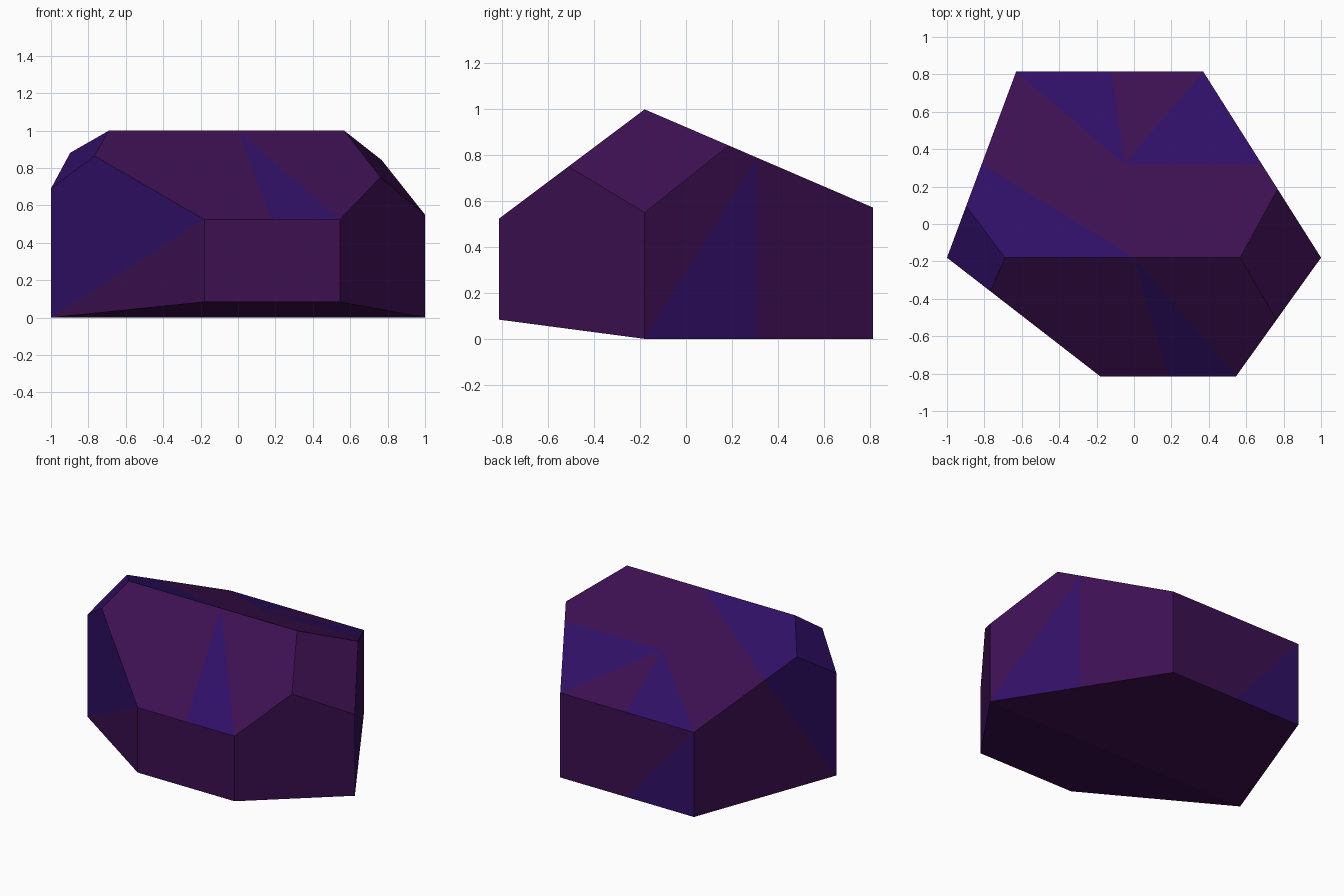
import bpy, bmesh
from mathutils import Vector

if "Cube" in bpy.data.objects:
    bpy.data.objects.remove(bpy.data.objects["Cube"], do_unlink=True)


def flat_material(name, colour):
    mat = bpy.data.materials.new(name)
    mat.use_nodes = True
    mat.diffuse_color = (*colour, 1)
    bsdf = next(n for n in mat.node_tree.nodes if n.type == "BSDF_PRINCIPLED")
    bsdf.inputs["Base Color"].default_value = (*colour, 1)
    bsdf.inputs["Roughness"].default_value = 0.8
    return mat


def trim(bm, point, normal):
    """Slice the block with a plane and cap the cut."""
    geom = bm.verts[:] + bm.edges[:] + bm.faces[:]
    cut = bmesh.ops.bisect_plane(bm, geom=geom, dist=1e-5, plane_co=point,
                                 plane_no=normal, clear_outer=True)["geom_cut"]
    edges = [e for e in cut if isinstance(e, bmesh.types.BMEdge)]
    bmesh.ops.holes_fill(bm, edges=edges, sides=0)
    bmesh.ops.recalc_face_normals(bm, faces=bm.faces[:])


def paint(bm, facing, axes, corners):
    """Cut a convex patch into the side with this facing and colour it indigo."""
    facing = Vector(facing).normalized()
    bm.normal_update()
    inside = [f for f in bm.faces
              if f.normal.dot(facing) > 0.985 and f.material_index == 0]

    def lift(a, b):
        v = Vector((0, 0, 0))
        v[axes[0]], v[axes[1]] = a, b
        return v

    points = [lift(*c) for c in corners]
    centre = sum(points, Vector()) / len(points)
    for p, q in zip(points, points[1:] + points[:1]):
        d = q - p
        normal = lift(d[axes[1]], -d[axes[0]]).normalized()
        if normal.dot(centre - p) > 0:
            normal.negate()
        geom = set(inside)
        for f in inside:
            geom.update(f.edges, f.verts)
        result = bmesh.ops.bisect_plane(bm, geom=list(geom), dist=0.008,
                                        plane_co=p, plane_no=normal)["geom"]
        inside = [f for f in result if isinstance(f, bmesh.types.BMFace)
                  and normal.dot(f.calc_center_median() - p) < 0]
    for f in inside:
        f.material_index = 1


# Six-sided block
outline = [(-0.63, 0.815), (-1, -0.18), (-0.18, -0.815),
           (0.545, -0.815), (1, -0.18), (0.37, 0.815)]
bm = bmesh.new()
base = bm.faces.new([bm.verts.new((x, y, 0)) for x, y in outline])
top = bmesh.ops.extrude_face_region(bm, geom=[base])["geom"]
bmesh.ops.translate(bm, vec=(0, 0, 1.3),
                    verts=[v for v in top if isinstance(v, bmesh.types.BMVert)])
bmesh.ops.recalc_face_normals(bm, faces=bm.faces[:])

# Roof slopes, chipped end corners and rising underside
back_slope, front_slope = (0, 0.43, 1), (0, -0.75, 1)
left_chip, right_chip = (-1, -0.32, 1), (1.04, -0.14, 1)
ridge = (0, -0.18, 1)
trim(bm, ridge, back_slope)
trim(bm, ridge, front_slope)
trim(bm, (-1, -0.18, 0.69), left_chip)
trim(bm, (1, -0.18, 0.55), right_chip)
trim(bm, (0, -0.18, 0), (0, -0.132, -1))

# Indigo facets
X, Y, Z = 0, 1, 2
paint(bm, back_slope, (X, Y), [(-0.63, 0.815), (-0.12, 0.815), (-0.05, 0.32)])
paint(bm, back_slope, (X, Y), [(0.37, 0.815), (0.69, 0.32), (-0.05, 0.32)])
paint(bm, back_slope, (X, Y), [(-0.82, 0.32), (0, -0.18), (-1.2, -0.18)])
paint(bm, front_slope, (X, Y), [(0, -0.18), (0.18, -0.815), (0.545, -0.815)])
paint(bm, left_chip, (X, Y), [(-2, -2), (2, -2), (2, 2), (-2, 2)])
paint(bm, (-0.635, -0.82, 0), (X, Z), [(-1.1, -0.064), (-0.18, 0.525), (-1.1, 1.5)])
paint(bm, (0.995, 0.63, 0), (Y, Z), [(-0.18, 0), (0.31, 0), (0.31, 0.78)])
paint(bm, (0, 1, 0), (X, Z), [(-0.63, 0), (-0.13, 0), (-0.63, 0.572)])
paint(bm, (-0.995, 0.37, 0), (Y, Z), [(-0.18, 0), (0.32, 0.785), (0.2, 1.3), (-0.18, 1.3)])

mesh = bpy.data.meshes.new("rock")
bm.to_mesh(mesh)
bm.free()
mesh.materials.append(flat_material("dark purple", (0.046, 0.005, 0.082)))
mesh.materials.append(flat_material("dark indigo", (0.030, 0.005, 0.133)))
rock = bpy.data.objects.new("rock", mesh)
bpy.context.collection.objects.link(rock)
